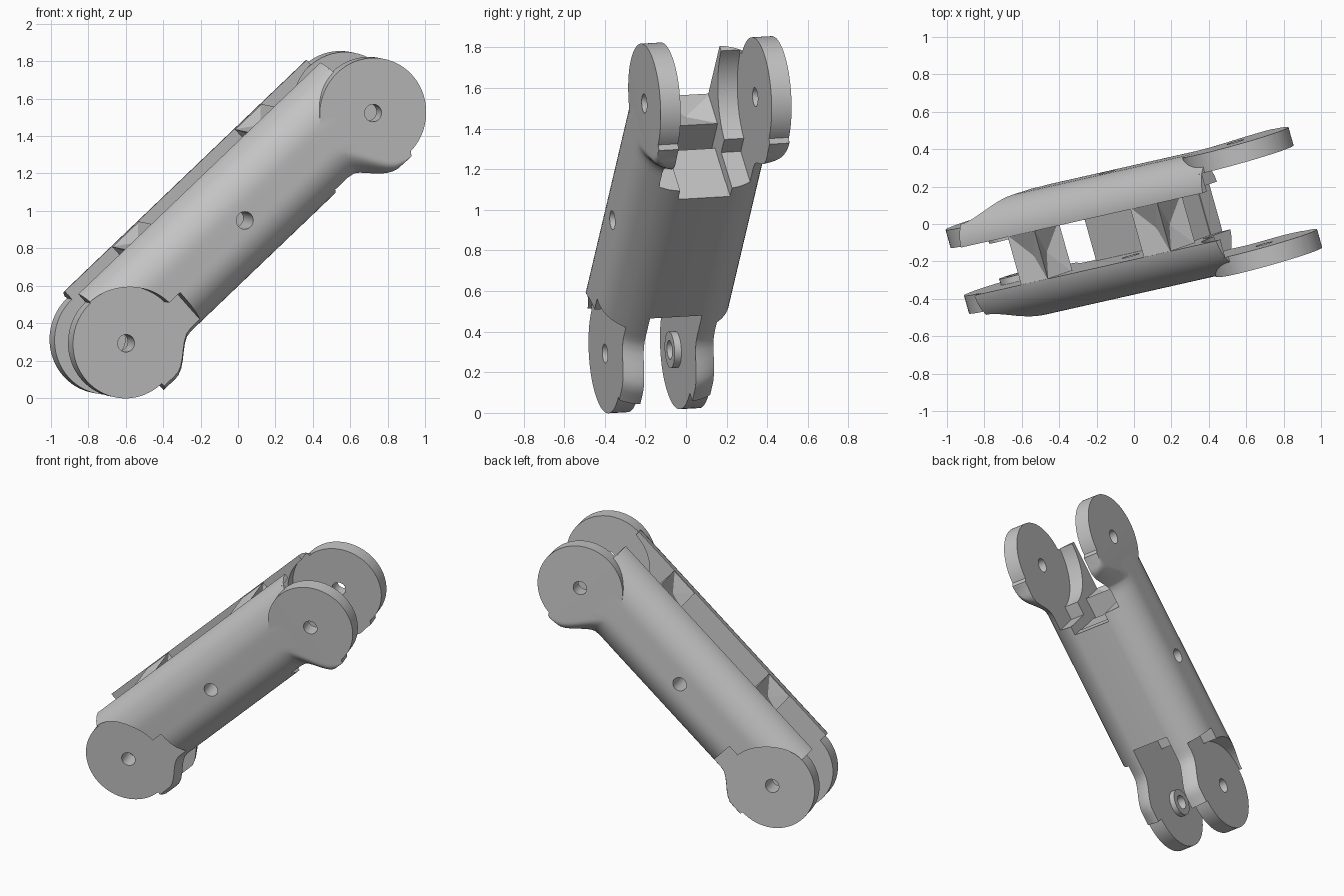
import bpy, bmesh, math
from mathutils import Matrix, Vector

cube = bpy.data.objects.get("Cube")
if cube:
    bpy.data.objects.remove(cube, do_unlink=True)

# Link dimensions in its own frame: x along the arm, y across, z to the open side
LENGTH = 1.813
TOP, FLOOR, BELLY = 0.355, -0.22, -0.35
SLOT, TANG, OUTER = 0.133, 0.233, 0.333
DISC, CLEAR, HOLE, CORNER = 0.295, 0.305, 0.047, 0.22

# Placement of the whole arm
along = Vector((0.714, 0.161, 0.683)).normalized()
across = Vector((-0.27, 0.962, 0.055))
across = (across - along * across.dot(along)).normalized()
place = Matrix((along, across, along.cross(across))).transposed().to_4x4()
place.translation = (-0.661, -0.175, 0.305)

grey = bpy.data.materials.new("plain grey")
grey.use_nodes = True
colour = (0.55, 0.55, 0.55, 1)
grey.diffuse_color = colour
grey.node_tree.nodes["Principled BSDF"].inputs["Base Color"].default_value = colour


def make(name, bm):
    bmesh.ops.recalc_face_normals(bm, faces=bm.faces)
    mesh = bpy.data.meshes.new(name)
    bm.to_mesh(mesh)
    bm.free()
    mesh.materials.append(grey)
    ob = bpy.data.objects.new(name, mesh)
    bpy.context.collection.objects.link(ob)
    return ob


def box(name, low, high):
    low, high = Vector(low), Vector(high)
    bm = bmesh.new()
    bmesh.ops.create_cube(bm, size=1)
    for v in bm.verts:
        v.co = (low + high) / 2 + v.co * (high - low)
    return make(name, bm)


def disc(name, x, z, radius, y0, y1, sides=64):
    bm = bmesh.new()
    m = Matrix.Translation((x, (y0 + y1) / 2, z)) @ Matrix.Rotation(math.pi / 2, 4, 'X')
    bmesh.ops.create_cone(bm, cap_ends=True, segments=sides, radius1=radius,
                          radius2=radius, depth=y1 - y0, matrix=m)
    return make(name, bm)


def combine(target, tool, operation='DIFFERENCE'):
    mod = target.modifiers.new(operation, 'BOOLEAN')
    mod.operation, mod.object, mod.solver = operation, tool, 'EXACT'
    bpy.context.view_layer.objects.active = target
    bpy.ops.object.modifier_apply(modifier=mod.name)
    bpy.data.objects.remove(tool, do_unlink=True)


def finish(ob, smooth=True):
    ob.matrix_world = place
    bpy.ops.object.select_all(action='DESELECT')
    ob.select_set(True)
    bpy.context.view_layer.objects.active = ob
    if smooth:
        bpy.ops.object.shade_smooth_by_angle(angle=math.radians(30))


def ease(t):
    t = min(max(t, 0), 1)
    return t * t * (3 - 2 * t)


def belly(x):
    # Underside, swelling towards both joints
    return BELLY + (FLOOR - BELLY) * ease((min(x, LENGTH - x) - 0.09) / 0.22)


def half_width(z, bottom, r):
    # Half width at height z of a box with rounded corners
    depth = max(z - (TOP - r), bottom + r - z, 0)
    return OUTER - r + math.sqrt(max(r * r - depth * depth, 0))


def loft(name, stations, samples=32):
    # Stations: x, lowest z, highest z, corner radius, bottom of the rounding, widening
    bm = bmesh.new()
    rings = []
    for x, low, high, r, bottom, extra in stations:
        heights = [low + (high - low) * (1 - math.cos(math.pi * i / samples)) / 2
                   for i in range(samples + 1)]
        edge = [(z, half_width(z, bottom, r) + extra) for z in heights]
        ring = [(x, y, z) for z, y in edge] + [(x, -y, z) for z, y in reversed(edge)]
        rings.append([bm.verts.new(p) for p in ring])
    for a, b in zip(rings, rings[1:]):
        for i in range(len(a)):
            j = (i + 1) % len(a)
            bm.faces.new((a[i], a[j], b[j], b[i]))
    bm.faces.new(rings[0])
    bm.faces.new(rings[-1])
    return make(name, bm)


# Rounded body
ends = [0.035 * i for i in range(11)]
body = loft("arm_link_body", [(x, belly(x), TOP, CORNER, belly(x), 0)
                              for x in ends + [LENGTH - x for x in reversed(ends)]])

# Upper cheeks: a disc that grows out of the rounded body and squares off
stations = []
for k in range(4, 60):
    angle = math.pi * k / 60
    x = LENGTH - DISC * math.cos(angle)
    high = DISC * math.sin(angle)
    t = ease((x - 1.5) / 0.3)
    low = belly(x) + 0.002 + 0.03 * t if k <= 30 else -high
    bottom = low if k <= 30 else BELLY
    stations.append((x, low, high, CORNER * (1 - t) + 0.002, bottom, 0.004 * t - 0.002))
combine(body, loft("upper_cheek", stations), 'UNION')

# Lower joint disc
combine(body, disc("lower_disc", 0, 0, DISC, -0.3, 0.3), 'UNION')

# Open slot, the gap between the lower cheeks and the cut-back floor
combine(body, box("slot", (-1, -SLOT, -0.125), (3, SLOT, 1)))
combine(body, box("lower_gap", (-1, -SLOT, -1), (0.48, SLOT, 1)))
combine(body, box("floor_end", (1.34, -SLOT, -1), (3, SLOT, 0.1)))

# Clearance inside the upper fork
combine(body, disc("fork_gap", LENGTH, 0, 0.32, -TANG, TANG))
combine(body, box("fork_relief", (1.4, -TANG, -1), (3, TANG, 0.02)))

# Clearance outside the lower cheeks
for side in (-1, 1):
    y0, y1 = sorted((side * TANG, side * 0.6))
    combine(body, disc("cheek_gap", 0, 0, CLEAR, y0, y1))
    combine(body, box("cheek_relief", (-1, y0, -1), (0.385, y1, 0.02)))

# Pin holes
holes = ((0, 0), (LENGTH / 2, 0.06), (LENGTH, 0))
for x, z in holes:
    combine(body, disc("pin_hole", x, z, HOLE, -1, 1, 32))
finish(body)

# Raised washers inside the lower cheeks
for side, name in ((-1, "front_washer"), (1, "back_washer")):
    y0, y1 = sorted((side * (SLOT - 0.035), side * (SLOT + 0.005)))
    washer = disc(name, 0, 0, 0.09, y0, y1, 32)
    combine(washer, disc("washer_hole", 0, 0, HOLE, -1, 1, 32))
    finish(washer)

# Wall closing the floor below the upper spacer
finish(box("floor_wall", (1.28, -SLOT - 0.01, -0.15), (1.335, SLOT + 0.01, 0.11)), False)

# Dented spacer blocks bridging the slot
for name, x in (("lower_spacer", 0.45), ("upper_spacer", 1.37)):
    block = box(name, (x - 0.1, -SLOT - 0.01, 0.15), (x + 0.1, SLOT + 0.01, TOP - 0.003))
    bm = bmesh.new()
    bm.from_mesh(block.data)
    bm.normal_update()
    dented = [f for f in bm.faces if abs(f.normal.y) < 0.5 and f.normal.z > -0.5]
    for f in dented:
        inward = -f.normal * 0.05
        new = bmesh.ops.poke(bm, faces=[f])
        for v in new["verts"]:
            v.co += inward
    bm.to_mesh(block.data)
    bm.free()
    finish(block, False)
